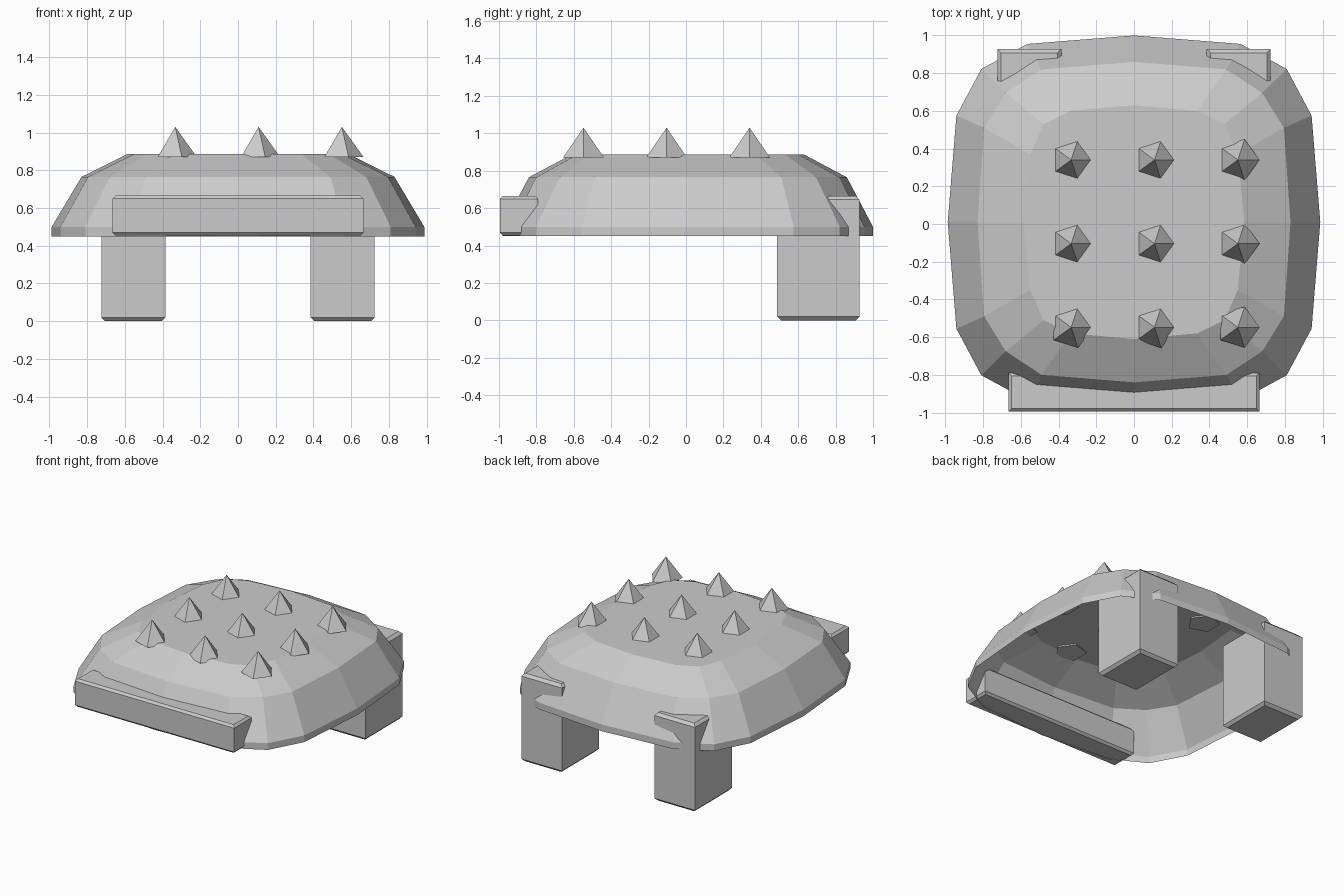
import bpy, bmesh, math

if "Cube" in bpy.data.objects:
    bpy.data.objects.remove(bpy.data.objects["Cube"])


def make_object(name, bm):
    bmesh.ops.recalc_face_normals(bm, faces=bm.faces)
    mesh = bpy.data.meshes.new(name)
    bm.to_mesh(mesh)
    bm.free()
    obj = bpy.data.objects.new(name, mesh)
    bpy.context.collection.objects.link(obj)
    return obj


def ring_points(quarter, z, cy):
    # mirror one quarter (from +x axis to +y axis) into a closed loop
    q = quarter
    half = q + [(-x, y) for x, y in reversed(q[:-1])]
    full = half + [(x, -y) for x, y in reversed(half[1:-1])]
    return [(x, y + cy, z) for x, y in full]


def tapered_block(name, lo, hi, bevel):
    # box with chamfered top and bottom edges
    bm = bmesh.new()
    bmesh.ops.create_cube(bm, size=1)
    for v in bm.verts:
        v.co = [lo[i] + (v.co[i] + 0.5) * (hi[i] - lo[i]) for i in range(3)]
    edges = [e for e in bm.edges if abs(e.verts[0].co.z - e.verts[1].co.z) < 1e-5]
    bmesh.ops.bevel(bm, geom=edges, offset=bevel, segments=1, affect='EDGES')
    return make_object(name, bm)


# hollow domed shell, open underneath
rim = [(0.988, 0), (0.942, 0.565), (0.81, 0.812), (0.565, 0.945), (0, 0.99)]
shoulder = [(0.83, 0), (0.795, 0.50), (0.68, 0.685), (0.49, 0.81), (0, 0.85)]
crown = [(0.585, 0), (0.55, 0.36), (0.48, 0.52), (0.335, 0.59), (0, 0.62)]
bm = bmesh.new()
rings = [[bm.verts.new(p) for p in ring_points(q, z, 0.01)]
         for q, z in ((rim, 0.45), (rim, 0.50), (shoulder, 0.765), (crown, 0.887))]
for a, b in zip(rings, rings[1:]):
    for i in range(len(a)):
        j = (i + 1) % len(a)
        bm.faces.new((a[i], a[j], b[j], b[i]))
bm.faces.new(rings[-1])
make_object("shell", bm)

# front bumper bar
tapered_block("front_bar", (-0.665, -0.995, 0.453), (0.665, -0.79, 0.665), 0.016)

# rear legs
for name, x in (("left_leg", -0.555), ("right_leg", 0.555)):
    tapered_block(name, (x - 0.17, 0.487, 0), (x + 0.17, 0.928, 0.665), 0.02)

# grid of five-sided spikes
for row, y in enumerate((-0.548, -0.104, 0.34)):
    for col, x in enumerate((-0.333, 0.109, 0.551)):
        bm = bmesh.new()
        base = [bm.verts.new((x + 0.115 * math.cos(a), y + 0.115 * math.sin(a), 0.87))
                for a in (math.tau * k / 5 for k in range(5))]
        tip = bm.verts.new((x, y, 1.03))
        bm.faces.new(base)
        for k in range(5):
            bm.faces.new((base[k], base[(k + 1) % 5], tip))
        make_object(f"spike_{row}_{col}", bm)
